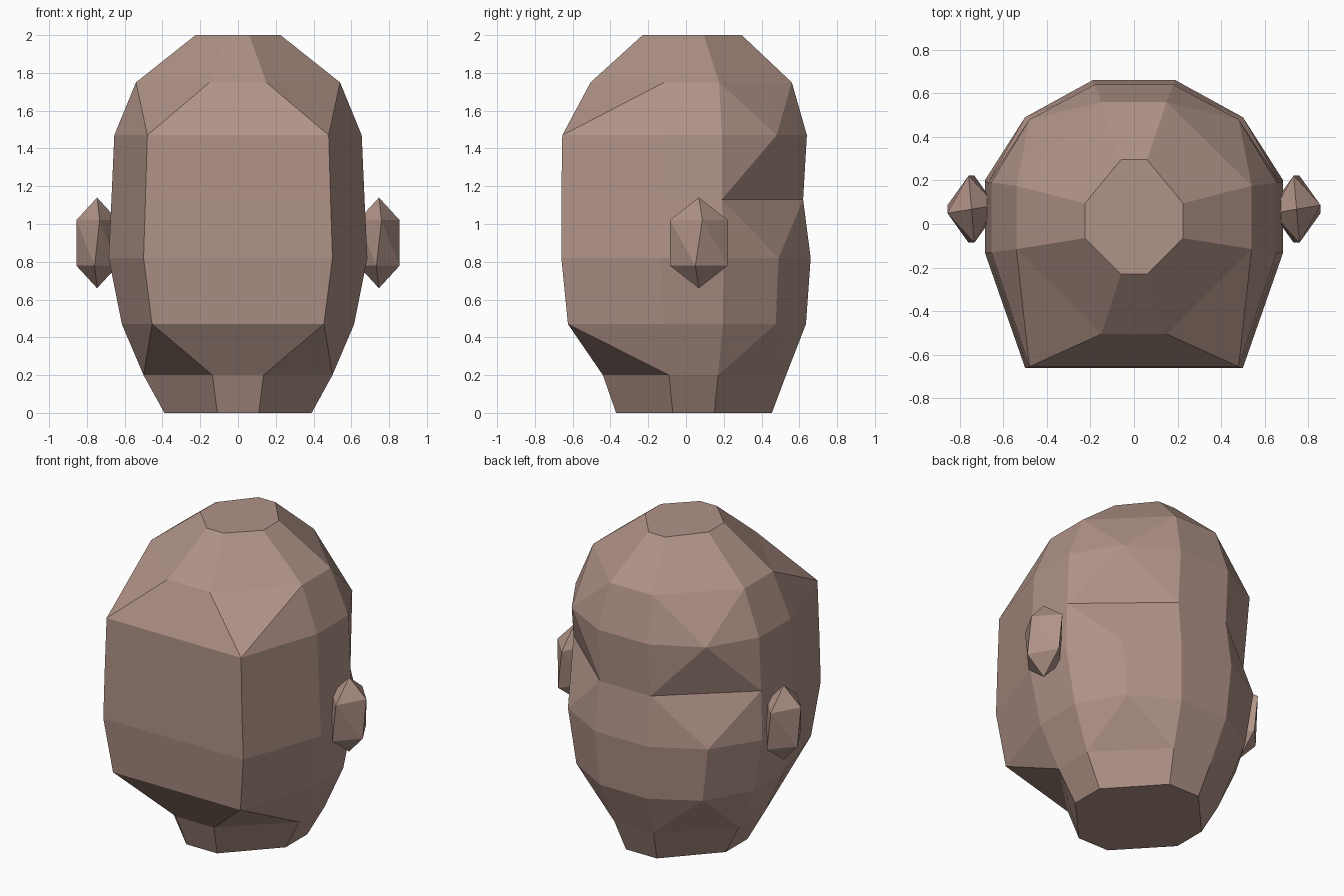
import bpy, bmesh, math

if "Cube" in bpy.data.objects:
    bpy.data.objects.remove(bpy.data.objects["Cube"])

skin = bpy.data.materials.new("dusty_brown")
skin.diffuse_color = (0.434, 0.292, 0.242, 1)
skin.use_nodes = True
skin.node_tree.nodes["Principled BSDF"].inputs["Base Color"].default_value = skin.diffuse_color


def finish(bm, name):
    bmesh.ops.recalc_face_normals(bm, faces=bm.faces[:])
    mesh = bpy.data.meshes.new(name)
    bm.to_mesh(mesh)
    bm.free()
    mesh.materials.append(skin)
    obj = bpy.data.objects.new(name, mesh)
    bpy.context.collection.objects.link(obj)
    return obj


# Half rings of the head: height, then front, front side, back side,
# back corner (None where the ring has no such corner) and back points
RINGS = [
    (0.00, (0.11, -0.37), (0.39, -0.07), (0.39, 0.15), None, (0.11, 0.455)),
    (0.20, (0.135, -0.44), (0.50, -0.09), (0.50, 0.17), None, (0.14, 0.53)),
    (0.47, (0.455, -0.625), (0.615, -0.12), (0.615, 0.195), (0.45, 0.475), (0.17, 0.635)),
    (0.82, (0.50, -0.66), (0.685, -0.13), (0.685, 0.20), (0.50, 0.49), (0.19, 0.66)),
    (1.13, (0.49, -0.66), (0.67, -0.13), (0.67, 0.19), None, (0.18, 0.62)),
    (1.47, (0.48, -0.655), (0.655, -0.13), (0.655, 0.19), (0.48, 0.48), (0.18, 0.64)),
    (1.75, (0.15, -0.505), (0.54, -0.115), (0.54, 0.175), None, (0.15, 0.56)),
    (2.00, (0.06, -0.23), (0.225, -0.065), (0.225, 0.095), None, (0.06, 0.295)),
]


def build_head():
    bm = bmesh.new()

    def face(*verts):
        unique = list(dict.fromkeys(verts))
        if len(unique) > 2:
            bm.faces.new(unique)

    sides = []
    for sign in (1, -1):
        rings = []
        for z, *points in RINGS:
            row = []
            for p in points:
                # a missing corner shares the back side vertex
                row.append(bm.verts.new((sign * p[0], p[1], z)) if p else row[-1])
            rings.append(row)
        sides.append(rings)
        for i in range(len(rings) - 1):
            lo, hi = rings[i], rings[i + 1]
            for k in range(4):
                a, b, c, d = lo[k], lo[k + 1], hi[k + 1], hi[k]
                lo_corner, hi_corner = bool(RINGS[i][4]), bool(RINGS[i + 1][4])
                if k == 3 and lo_corner != hi_corner:
                    # split from the real corner to the other ring's back
                    if hi_corner:
                        face(a, b, d), face(b, c, d)
                    else:
                        face(a, b, c), face(a, c, d)
                elif k == 0 and i == 1:      # under the jaw
                    face(a, b, d), face(b, c, d)
                elif k == 0 and i == 5:      # above the brow
                    face(a, b, c), face(a, c, d)
                else:
                    face(a, b, c, d)

    # flat front and back strips, crown and neck caps
    right, left = sides
    for i in range(len(RINGS) - 1):
        for k in (0, 4):
            face(left[i][k], right[i][k], right[i + 1][k], left[i + 1][k])
    for i in (0, -1):
        face(*right[i], *reversed(left[i]))
    return finish(bm, "head")


def build_ear(name, cx):
    # faceted ear: two slightly twisted diamonds between two tips
    bm = bmesh.new()
    cy, rx, ry, twist = 0.068, 0.111, 0.155, 0.12
    bottom = bm.verts.new((cx, cy, 0.66))
    top = bm.verts.new((cx, cy, 1.14))
    rings = []
    for z, turn in ((0.78, -twist), (1.02, twist)):
        rings.append([bm.verts.new((cx + rx * math.cos(a + turn),
                                    cy + ry * math.sin(a + turn), z))
                      for a in (n * math.pi / 2 for n in range(4))])
    lo, hi = rings
    for n in range(4):
        m = (n + 1) % 4
        bm.faces.new((bottom, lo[m], lo[n]))
        bm.faces.new((lo[n], lo[m], hi[n]))
        bm.faces.new((lo[m], hi[m], hi[n]))
        bm.faces.new((hi[n], hi[m], top))
    return finish(bm, name)


build_head()
build_ear("right_ear", 0.746)
build_ear("left_ear", -0.746)
